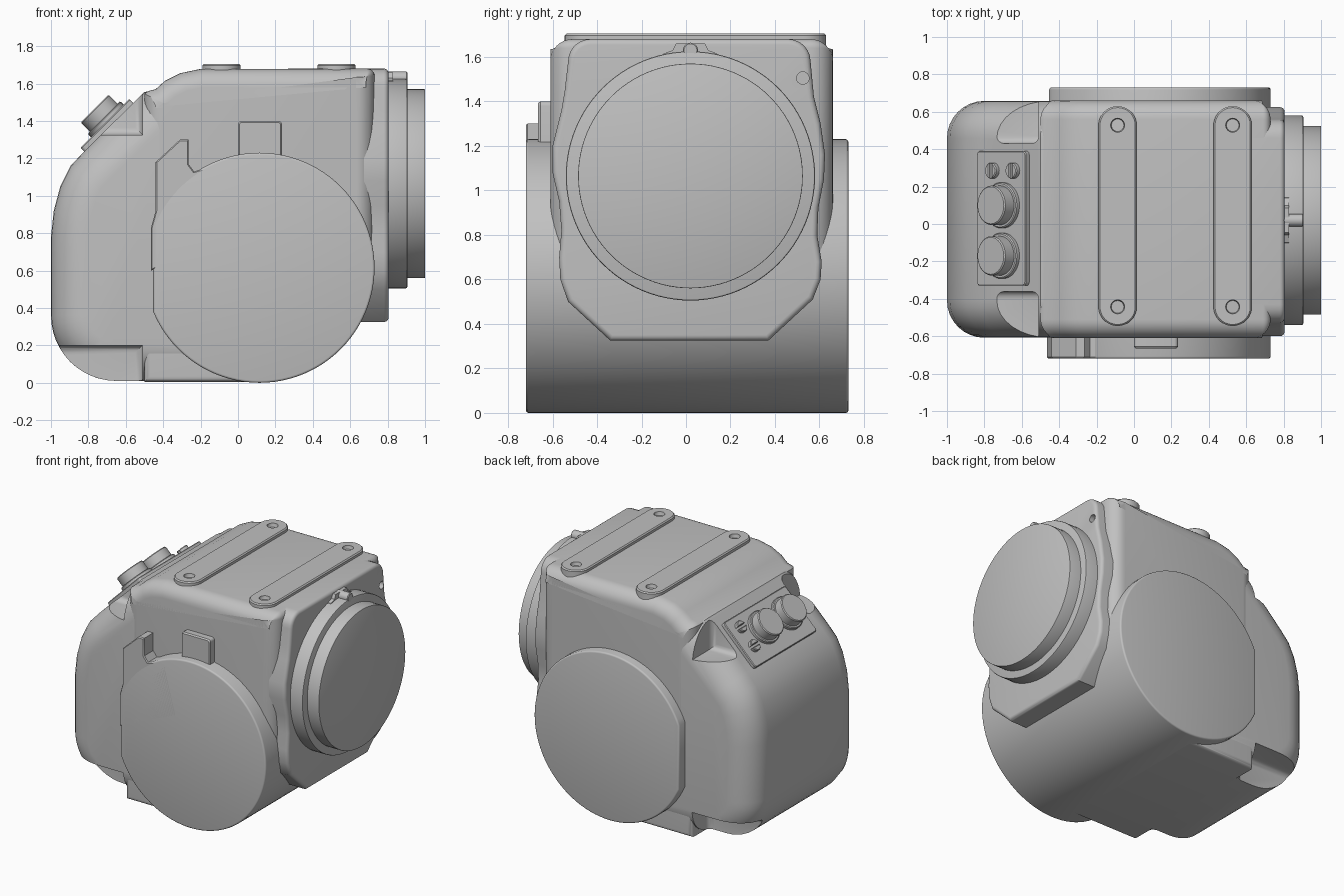
import bpy, bmesh, math
from mathutils import Matrix, Vector

if "Cube" in bpy.data.objects:
    bpy.data.objects.remove(bpy.data.objects["Cube"], do_unlink=True)

grey = bpy.data.materials.new("plain grey")
grey.use_nodes = True
grey.diffuse_color = (0.53, 0.53, 0.53, 1)
grey.node_tree.nodes["Principled BSDF"].inputs["Base Color"].default_value = grey.diffuse_color


def frame(u, v, w, origin=(0, 0, 0)):
    m = Matrix((u, v, w)).transposed().to_4x4()
    return Matrix.Translation(origin) @ m


X, Y, Z = Vector((1, 0, 0)), Vector((0, 1, 0)), Vector((0, 0, 1))
ALONG_X, ALONG_Y, ALONG_Z = frame(Y, Z, X), frame(X, Z, Y), frame(X, Y, Z)
PANEL = frame(Y, (X + Z).normalized(), (Z - X).normalized(), (-0.69, 0, 1.365))


def arc(cx, cy, r, a0=0, a1=360, n=72):
    """Points on an arc; a full circle does not repeat its first point."""
    count = n if a1 - a0 == 360 else n + 1
    angles = [math.radians(a0 + (a1 - a0) * i / n) for i in range(count)]
    return [(cx + r * math.cos(a), cy + r * math.sin(a)) for a in angles]


def inset(points, d):
    """Moves every side of an anticlockwise outline inwards by d."""
    result = []
    for i, p in enumerate(points):
        e1 = (p - points[i - 1]).normalized()
        e2 = (points[(i + 1) % len(points)] - p).normalized()
        n1, n2 = Vector((-e1.y, e1.x)), Vector((-e2.y, e2.x))
        result.append(p + (n1 + n2) * d / (1 + n1.dot(n2)))
    return result


def smooth(ob):
    bpy.ops.object.select_all(action='DESELECT')
    ob.select_set(True)
    bpy.context.view_layer.objects.active = ob
    bpy.ops.object.shade_smooth_by_angle(angle=math.radians(32))


def loft(name, outline, stations, matrix):
    """Sweeps an outline through (distance, inset) stations and caps it."""
    pts = [Vector(p) for p in outline]
    area = sum(p.x * q.y - q.x * p.y for p, q in zip(pts, pts[1:] + pts[:1]))
    if area < 0:
        pts.reverse()
    bm = bmesh.new()
    rings = []
    for w, d in stations:
        rings.append([bm.verts.new(matrix @ Vector((p.x, p.y, w))) for p in inset(pts, d)])
    for a, b in zip(rings, rings[1:]):
        for i in range(len(a)):
            j = (i + 1) % len(a)
            bm.faces.new((a[i], a[j], b[j], b[i]))
    bm.faces.new(rings[0])
    bm.faces.new(rings[-1])
    bmesh.ops.recalc_face_normals(bm, faces=bm.faces)
    mesh = bpy.data.meshes.new(name)
    bm.to_mesh(mesh)
    bm.free()
    mesh.materials.append(grey)
    ob = bpy.data.objects.new(name, mesh)
    bpy.context.collection.objects.link(ob)
    smooth(ob)
    return ob


def rounded(lo, hi, r, n=6, start=True):
    """Stations with quarter-round edges at both ends, or at the far end only."""
    steps = [math.pi / 2 * i / n for i in range(n + 1)]
    end = [(hi - r + r * math.sin(a), r - r * math.cos(a)) for a in steps]
    begin = [(lo + hi - w, d) for w, d in reversed(end)] if start else [(lo, 0)]
    return begin + end


def rect(x0, x1, y0, y1):
    return [(x0, y0), (x1, y0), (x1, y1), (x0, y1)]


def cut(ob, cutter):
    mod = ob.modifiers.new("cut", 'BOOLEAN')
    mod.operation, mod.solver, mod.object = 'DIFFERENCE', 'EXACT', cutter
    bpy.context.view_layer.objects.active = ob
    bpy.ops.object.modifier_apply(modifier=mod.name)
    bpy.data.objects.remove(cutter, do_unlink=True)
    smooth(ob)


# Rear hull with a rounded back, sloped shoulder and four corner pockets
hull_side = ([(0.1, 0.01)] + arc(-0.65, 0.36, 0.35, 270, 180, 12)
             + [(-1, 0.78), (-0.985, 0.92), (-0.95, 1.05), (-0.895, 1.16), (-0.82, 1.24),
                (-0.5, 1.555), (-0.4, 1.57), (0.1, 1.57)])
hull = loft("rear_hull", hull_side, rounded(-0.608, 0.658, 0.2, 8), ALONG_Y)
for y0, y1, z0, z1 in ((0.43, 0.9, 1.325, 1.8), (-0.9, -0.36, 1.325, 1.8),
                       (0.46, 0.9, -0.2, 0.2), (-0.9, -0.41, -0.2, 0.2)):
    cut(hull, loft("pocket_cutter", rect(-1.2, -0.51, z0, z1), rounded(y0, y1, 0.04, 4), ALONG_Y))

# Belly block and upper body
loft("belly", rect(-0.5, 0.12, 0.005, 0.5), rounded(-0.6, 0.65, 0.03), ALONG_Y)
body_side = ([(-0.5, 0.3), (-0.5, 1.545), (-0.48, 1.56), (-0.44, 1.57), (-0.39, 1.615),
              (-0.31, 1.655), (-0.2, 1.678)]
             + arc(0.69, 1.64, 0.04, 90, 0, 6) + [(0.73, 0.7), (0.62, 0.4)])
loft("upper_body", body_side, rounded(-0.61, 0.66, 0.1, 8), ALONG_Y)

# Cross drum with one flattened side, and the two ledges on its front cap
drum_side = [p for p in arc(0.115, 0.615, 0.615, n=96) if p[0] > -0.46]
drum_side = [(max(x, -0.465), z) for x, z in drum_side]
loft("drum", drum_side, rounded(-0.72, 0.73, 0.012, 3), ALONG_Y)
ledge_side = [(-0.465, 0.6), (-0.465, 0.83), (-0.44, 0.92), (-0.44, 1.18), (-0.31, 1.3),
              (-0.265, 1.3), (-0.265, 1.17), (-0.235, 1.13), (-0.1, 1.17), (0, 0.8)]
loft("hook_ledge", ledge_side, [(-0.72, 0.006), (-0.712, 0), (-0.55, 0)], ALONG_Y)
tab_side = (arc(0.02, 1.38, 0.02, 180, 90, 4) + arc(0.215, 1.38, 0.02, 90, 0, 4)
            + [(0.235, 1.1), (0, 1.1)])
loft("square_tab", tab_side, [(-0.665, 0.008), (-0.655, 0), (-0.55, 0)], ALONG_Y)

# Waisted face plate with a chamfered foot and a small locating hole
plate_edge = (arc(-0.43, 1.58, 0.1, 180, 90, 6) + arc(0.46, 1.58, 0.1, 90, 0, 6)
              + [(0.575, 1.42), (0.605, 1.3), (0.625, 1.16), (0.62, 1.05), (0.595, 0.92),
                 (0.59, 0.8), (0.61, 0.68), (0.605, 0.6), (0.57, 0.51), (0.37, 0.325),
                 (-0.34, 0.325), (-0.53, 0.5), (-0.565, 0.6), (-0.57, 0.7), (-0.56, 0.82),
                 (-0.57, 0.95), (-0.6, 1.08), (-0.6, 1.2), (-0.56, 1.36), (-0.545, 1.45)])
plate = loft("face_plate", plate_edge, rounded(0.55, 0.805, 0.025, 4, False), ALONG_X)
cut(plate, loft("hole_cutter", arc(0.525, 1.505, 0.028, n=24), [(0.77, 0), (0.9, 0)], ALONG_X))

# Round port: flange, front cap and index lug
loft("port_flange", arc(0.02, 1.065, 0.56, n=96), rounded(0.75, 0.905, 0.008, 2, False), ALONG_X)
loft("port_cap", arc(0.02, 1.065, 0.505, n=96), rounded(0.85, 1.0, 0.004, 2, False), ALONG_X)
lug = [(-0.11, 1.58), (-0.1, 1.615), (-0.06, 1.63), (-0.045, 1.66), (0.085, 1.66),
       (0.1, 1.63), (0.14, 1.615), (0.15, 1.58)]
loft("index_lug", lug, [(0.78, 0), (0.83, 0)], ALONG_X)
loft("index_pin", arc(0.02, 1.63, 0.034, n=24), [(0.8, 0), (0.9, 0), (0.905, 0.005)], ALONG_X)

# Two mounting rails with countersunk holes
for side, cx in (("rear", -0.0875), ("front", 0.5275)):
    rail_edge = arc(cx, 0.528, 0.102, 0, 180, 24) + arc(cx, -0.443, 0.102, 180, 360.001, 24)
    rail = loft(side + "_rail", rail_edge[:-1], [(1.5, -0.015), (1.64, 0), (1.697, 0), (1.705, 0.008)], ALONG_Z)
    for cy in (0.528, -0.443):
        cut(rail, loft("hole_cutter", arc(cx, cy, 0.04, n=24),
                       [(1.64, 0.03), (1.67, 0.008), (1.72, 0)], ALONG_Z))

# Sloped control panel with two knobs and two slotted screws
panel_edge = (arc(0.37, 0.165, 0.02, 0, 90, 4) + arc(-0.31, 0.165, 0.02, 90, 180, 4)
              + arc(-0.31, -0.165, 0.02, 180, 270, 4) + arc(0.37, -0.165, 0.02, 270, 360.001, 4))
loft("control_panel", panel_edge, [(-0.05, 0), (0.025, 0), (0.03, 0.005)], PANEL)
for i, u in enumerate((0.1, -0.17)):
    loft(f"knob_collar_{i + 1}", arc(u, 0.018, 0.122, n=48), [(0.02, 0), (0.05, 0), (0.055, 0.006)], PANEL)
    loft(f"knob_{i + 1}", arc(u, 0.018, 0.105, n=48), [(0.04, 0), (0.12, 0), (0.126, 0.006)], PANEL)
for i, v in enumerate((-0.055, 0.1)):
    for half, turn in (("upper", 0), ("lower", 180)):
        loft(f"screw_{i + 1}_{half}", arc(0.285, v, 0.042, turn + 12, turn + 168, 12),
             [(0.02, 0), (0.052, 0), (0.058, 0.005)], PANEL)
